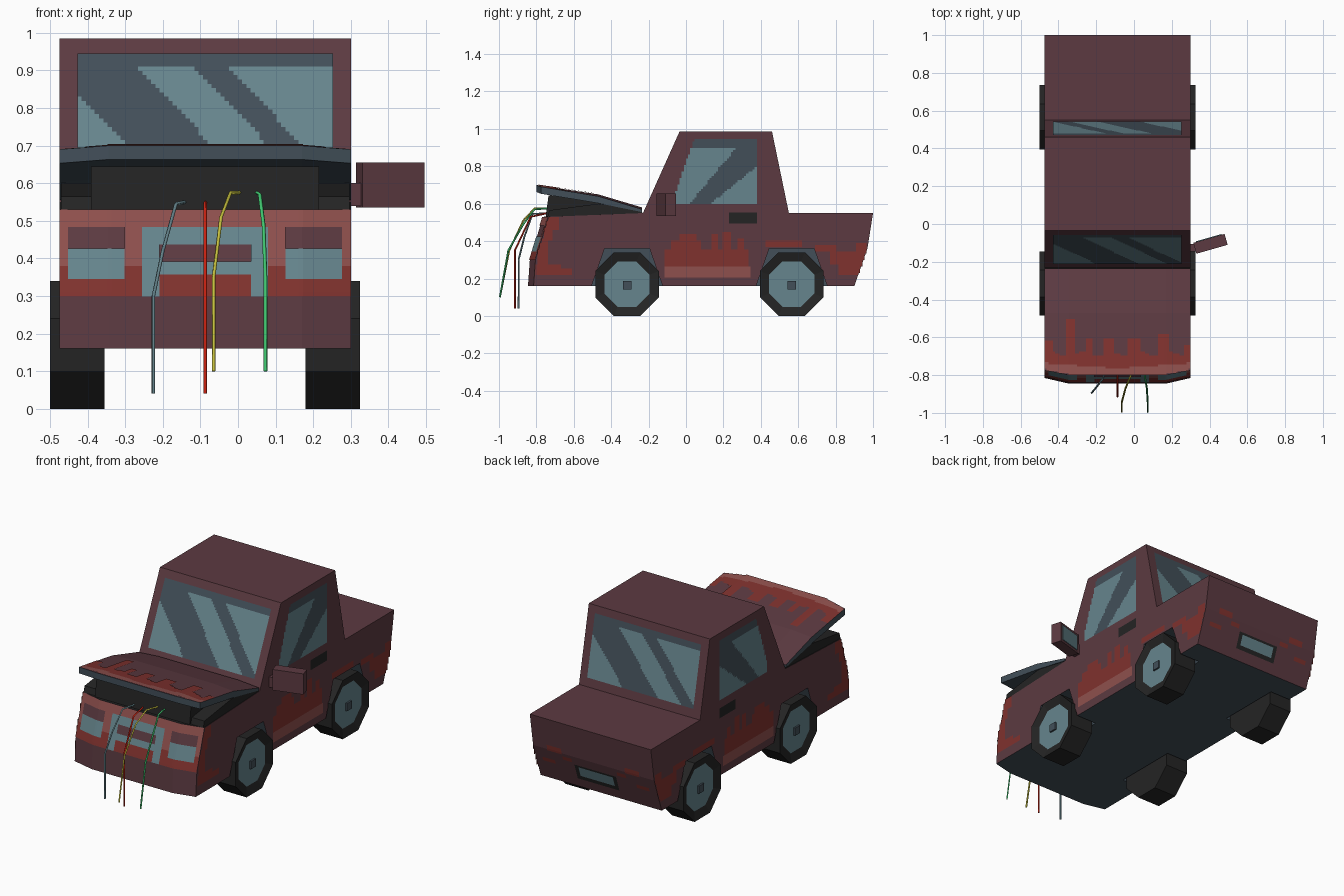
import bpy, bmesh, math
from mathutils import Vector, Matrix

if "Cube" in bpy.data.objects:
    bpy.data.objects.remove(bpy.data.objects["Cube"])

C = -0.0875                      # centre line of the truck (the mirror shifts it off x = 0)
HALF = 0.3875

def material(name, hexa):
    m = bpy.data.materials.new(name)
    lin = [((int(hexa[i:i + 2], 16) / 255 + 0.055) / 1.055) ** 2.4 for i in (0, 2, 4)]
    m.diffuse_color = (*lin, 1)
    m.use_nodes = True
    m.node_tree.nodes["Principled BSDF"].inputs["Base Color"].default_value = m.diffuse_color
    return m

MATS = {n: material(n, h) for n, h in {
    "maroon": "5c3a41", "rust red": "80322e", "pale red": "8f504d", "pale glass": "66858d",
    "slate": "424f59", "black": "242424", "wire red": "d02312", "wire yellow": "c6c03e",
    "wire green": "40c870"}.items()}
KEYS = list(MATS)

def finish(name, bm):
    me = bpy.data.meshes.new(name)
    for m in MATS.values():
        me.materials.append(m)
    bm.to_mesh(me)
    bm.free()
    ob = bpy.data.objects.new(name, me)
    bpy.context.collection.objects.link(ob)
    return ob

def interp(pts, v):
    for (a, p), (b, q) in zip(pts, pts[1:]):
        if v <= b:
            break
    return p + (q - p) * (v - a) / (b - a)

def edge(x):                     # 0 in the middle, 1 at the sides: bows the nose and hood
    return max(0, (abs(x - C) - 0.2575) / 0.13)

def loft(name, xs, ring, rule):
    """Side profile ring(x) -> [(y, z)] carried across the x stations."""
    bm = bmesh.new()
    rings = [[bm.verts.new((x, y, z)) for y, z in ring(x)] for x in xs]
    n = len(rings[0])
    for a, b in zip(rings, rings[1:]):
        for i in range(n):
            bm.faces.new((a[i], a[(i + 1) % n], b[(i + 1) % n], b[i]))
    bm.faces.new(rings[0])
    bm.faces.new(rings[-1])
    bmesh.ops.recalc_face_normals(bm, faces=bm.faces)
    for f in bm.faces:
        f.material_index = KEYS.index(rule(f.calc_center_median(), f.normal))
    return finish(name, bm)

def panel(name, u0, u1, v0, v1, place, out, rule, step=0.0115):
    """Thin painted plate: small cells coloured by rule(u, v), empty where it gives None."""
    bm, verts, out = bmesh.new(), {}, Vector(out)
    nu, nv = round((u1 - u0) / step), round((v1 - v0) / step)
    du, dv = (u1 - u0) / nu, (v1 - v0) / nv
    def vert(i, j):
        if (i, j) not in verts:
            verts[i, j] = bm.verts.new(Vector(place(u0 + i * du, v0 + j * dv)) + out * 0.004)
        return verts[i, j]
    for i in range(nu):
        for j in range(nv):
            key = rule(u0 + (i + .5) * du, v0 + (j + .5) * dv)
            if key and key != "maroon":
                f = bm.faces.new([vert(i, j), vert(i + 1, j), vert(i + 1, j + 1), vert(i, j + 1)])
                f.material_index = KEYS.index(key)
                f.normal_update()
                if f.normal.dot(out) < 0:
                    f.normal_flip()
    return finish(name, bm)

def inside(rects, u, v):
    return any(a <= u <= b and c <= v <= d for a, b, c, d in rects)

# body: middle slab plus two side slabs with wheel arches
NOSE = [(0.16, -0.845), (0.30, -0.835), (0.53, -0.765)]
TAIL = [(0.16, 0.90), (0.36, 0.97), (0.55, 1.0)]
AXLES = (0.565, -0.315)

def profile(x, arches):
    pts = [(y + 0.03 * edge(x), z) for z, y in NOSE]
    pts += [(-0.23, 0.55), (-0.035, 0.985), (0.46, 0.985), (0.55, 0.55)]
    pts += [(y, z) for z, y in reversed(TAIL)]
    if arches:
        for c in AXLES:
            pts += [(c + 0.19, 0.16), (c + 0.12, 0.36), (c - 0.12, 0.36), (c - 0.19, 0.16)]
    return pts

def body_rule(c, n):
    if abs(n.x) < 0.5 and (n.z < -0.5 or (abs(c.y) < 0.78 and c.z < 0.37)):
        return "slate"
    return "black" if n.z > 0.5 and c.y < -0.3 else "maroon"

INNER = 0.2575
loft("body_middle", (C - INNER, C + INNER), lambda x: profile(x, False),
     lambda c, n: "slate" if abs(n.x) > 0.5 else body_rule(c, n))
for s, side in ((-1, "left"), (1, "right")):
    loft("body_" + side, (C + s * INNER, C + s * HALF), lambda x: profile(x, True), body_rule)

# engine bay under the open hood
loft("engine_bay", (C - 0.303, C + 0.303), lambda x: [(-0.75, 0.53), (-0.735, 0.645), (-0.47, 0.615),
     (-0.24, 0.57), (-0.24, 0.54)], lambda c, n: "black")
loft("engine_bay_rim", (C - HALF + .004, C + HALF - .004), lambda x: [(-0.74, 0.53), (-0.73, 0.565),
     (-0.47, 0.60), (-0.24, 0.57), (-0.23, 0.54)], lambda c, n: "black")

# hood
HOOD = [(-0.80, 0.70), (-0.47, 0.65), (-0.235, 0.58)]
def hood_ring(x):
    e = edge(x)
    top = [(y + (0.025 * e if y < -0.7 else 0), z - 0.01 * e) for y, z in HOOD]
    return top + [(y, z - t) for (y, z), t in zip(reversed(top), (0.015, 0.037, 0.037))]
loft("hood", (C - HALF, C - INNER, C + INNER, C + HALF), hood_ring,
     lambda c, n: "maroon" if n.z > 0.5 else "slate")

SPIKES = [(-.475, -.43, -.62), (-.36, -.31, -.50), (-.26, -.22, -.60), (-.16, -.11, -.60),
          (-.03, .03, -.61), (.13, .19, -.58), (.26, .30, -.64)]
def hood_paint(x, y):
    if y < -0.795 + 0.025 * edge(x):
        return None
    if y < -0.765 + 0.03 * abs(x - C) / HALF:
        return "pale red"
    if y < -0.69 + 0.012 * math.sin(x * 40) or any(a < x < b and y < t for a, b, t in SPIKES):
        return "rust red"
panel("hood_rust", C - HALF, C + HALF, -0.80, -0.48,
      lambda x, y: (x, y, interp(HOOD, y) - 0.01 * edge(x)), (0, 0, 1), hood_paint)

# nose: headlights, grille and faded bands
def nose_paint(x, z):
    d = abs(x - C)
    if 0.215 < d < 0.36 and 0.34 < z < 0.48:
        return "pale glass" if z < 0.43 else "maroon"
    if d < 0.118 and 0.39 < z < 0.432:
        return "maroon"
    if d < 0.168 and 0.295 < z < 0.48 and (z > 0.355 or d > 0.122):
        return "pale glass"
    return "pale red" if z > 0.385 else "rust red" if z > 0.295 else None
panel("nose_paint", C - HALF, C + HALF, 0.16, 0.53,
      lambda x, z: (x, interp(NOSE, z) + 0.03 * edge(x), z), (0, -1, 0), nose_paint)

# tail: number plate and rust spots
def tail_paint(x, z):
    d = abs(x - C)
    if d < 0.13 and 0.22 < z < 0.31:
        return "pale glass" if d < 0.105 and 0.235 < z < 0.295 else "black"
    if inside([(.2, .3, .355, .39), (.26, .34, .27, .30), (.15, .2, .32, .345)], d, z):
        return "rust red"
panel("tail_paint", C - HALF, C + HALF, 0.16, 0.55,
      lambda x, z: (x, interp(TAIL, z), z), (0, 1, 0), tail_paint)

# windshield and rear window with diagonal reflections
def glass_paint(x, z):
    t = x + 0.95 * (z - 0.87)
    light = z < 0.905 and (t < -0.455 or -0.23 < t < -0.08 or t > 0.01)
    return "pale glass" if light else "slate"
panel("windshield", C - 0.34, C + 0.34, 0.60, 0.945,
      lambda x, z: (x, -0.23 + (z - 0.55) * 0.195 / 0.435, z), (0, -1, 0), glass_paint)
panel("rear_window", C - 0.34, C + 0.34, 0.60, 0.945,
      lambda x, z: (x, 0.55 - (z - 0.55) * 0.09 / 0.435, z), (0, 1, 0),
      lambda x, z: glass_paint(2 * C - x, z))

# sides: windows, door handles and rust
RUST = [(-.76, -.71, .40, .53), (-.71, -.68, .46, .53), (-.79, -.74, .27, .41), (-.80, -.67, .22, .28),
        (-.68, -.61, .22, .25), (-.11, .33, .265, .36), (-.08, .08, .36, .40), (-.04, .06, .40, .44),
        (.14, .17, .36, .44), (.20, .24, .36, .45), (.28, .31, .36, .41), (.42, .62, .365, .40),
        (.69, .80, .34, .375), (.77, .97, .28, .35), (.82, .95, .22, .28), (.91, .97, .33, .39)]
def side_paint(y, z):
    if 0.595 < z < 0.94 and max(-0.06, -0.06 + (z - 0.65) * 0.35) < y < 0.38:
        a = z - 0.60 - (y - 0.02) * 1.2
        b = z - 0.60 - (y - 0.13) * 0.8
        return "pale glass" if b < 0 or (a > 0 and z < 0.90) else "slate"
    if 0.23 < y < 0.378 and 0.50 < z < 0.547:
        return "black"
    if not interp(NOSE, z) + 0.03 < y < interp(TAIL, z):
        return None
    if inside([(-.11, .34, .205, .265)], y, z):
        return "pale red"
    if inside(RUST, y, z):
        return "rust red"
for s, side in ((-1, "left"), (1, "right")):
    panel("side_paint_" + side, -0.84, 1.0, 0.16, 0.945,
          lambda y, z: (C + s * HALF, y, z), (s, 0, 0), side_paint)

# wheels: octagonal tyre, recessed rim, small hub
def box(name, size, matrix, rule):
    bm = bmesh.new()
    bmesh.ops.create_cube(bm, size=1, matrix=Matrix.Diagonal((*size, 1)))
    bm.normal_update()
    for f in bm.faces:
        f.material_index = KEYS.index(rule(f.normal))
    bm.transform(matrix)
    return finish(name, bm)

for s, side in ((-1, "left"), (1, "right")):
    for y, end in zip(AXLES, ("rear", "front")):
        bm = bmesh.new()
        bmesh.ops.create_cone(bm, cap_ends=True, segments=8, radius1=0.184, radius2=0.184,
                              depth=0.145, matrix=Matrix.Rotation(math.pi / 8, 4, 'Z'))
        bm.normal_update()
        for f in bm.faces:
            f.material_index = KEYS.index("black")
        cap = max(bm.faces, key=lambda f: f.normal.z)
        bmesh.ops.inset_region(bm, faces=[cap], thickness=0.053)
        bmesh.ops.translate(bm, verts=cap.verts, vec=(0, 0, -0.015))
        cap.material_index = KEYS.index("pale glass")
        bm.transform(Matrix.Translation((C + s * 0.34, y, 0.17)) @ Matrix.Rotation(s * math.pi / 2, 4, 'Y'))
        finish(f"wheel_{end}_{side}", bm)
        box(f"hub_{end}_{side}", (0.02, 0.045, 0.045),
            Matrix.Translation((C + s * 0.397, y, 0.165)), lambda n: "slate")

# the one remaining side mirror
turn = Matrix.Translation((0.405, -0.105, 0.595)) @ Matrix.Rotation(math.radians(16), 4, 'Z')
box("side_mirror", (0.172, 0.06, 0.12), turn, lambda n: "maroon")
box("mirror_glass", (0.14, 0.006, 0.09), turn @ Matrix.Translation((0, 0.031, 0)), lambda n: "pale glass")
box("mirror_arm", (0.05, 0.04, 0.06), Matrix.Translation((0.315, -0.125, 0.57)), lambda n: "maroon")

# loose wires hanging out of the engine bay
def wire(name, key, pts):
    cu = bpy.data.curves.new(name, 'CURVE')
    cu.dimensions, cu.bevel_depth, cu.bevel_resolution, cu.use_fill_caps = '3D', 0.005, 0, True
    sp = cu.splines.new('POLY')
    sp.points.add(len(pts) - 1)
    for p, co in zip(sp.points, pts):
        p.co = (*co, 1)
    cu.materials.append(MATS[key])
    tmp = bpy.data.objects.new(name + "_path", cu)
    me = bpy.data.meshes.new_from_object(tmp)
    bpy.data.objects.remove(tmp)
    bpy.context.collection.objects.link(bpy.data.objects.new(name, me))

wire("wire_grey", "pale glass", [(-.14, -.74, .55), (-.165, -.82, .545), (-.20, -.865, .42),
                                 (-.225, -.895, .30), (-.225, -.895, .04)])
wire("wire_red", "wire red", [(-.087, -.74, .55), (-.087, -.83, .53), (-.087, -.915, .35), (-.087, -.915, .04)])
wire("wire_yellow", "wire yellow", [(.005, -.74, .575), (-.02, -.81, .575), (-.045, -.87, .51),
                                    (-.065, -.945, .35), (-.065, -.995, .10)])
wire("wire_green", "wire green", [(.05, -.74, .575), (.058, -.81, .57), (.068, -.87, .49),
                                  (.073, -.95, .35), (.073, -.995, .10)])
